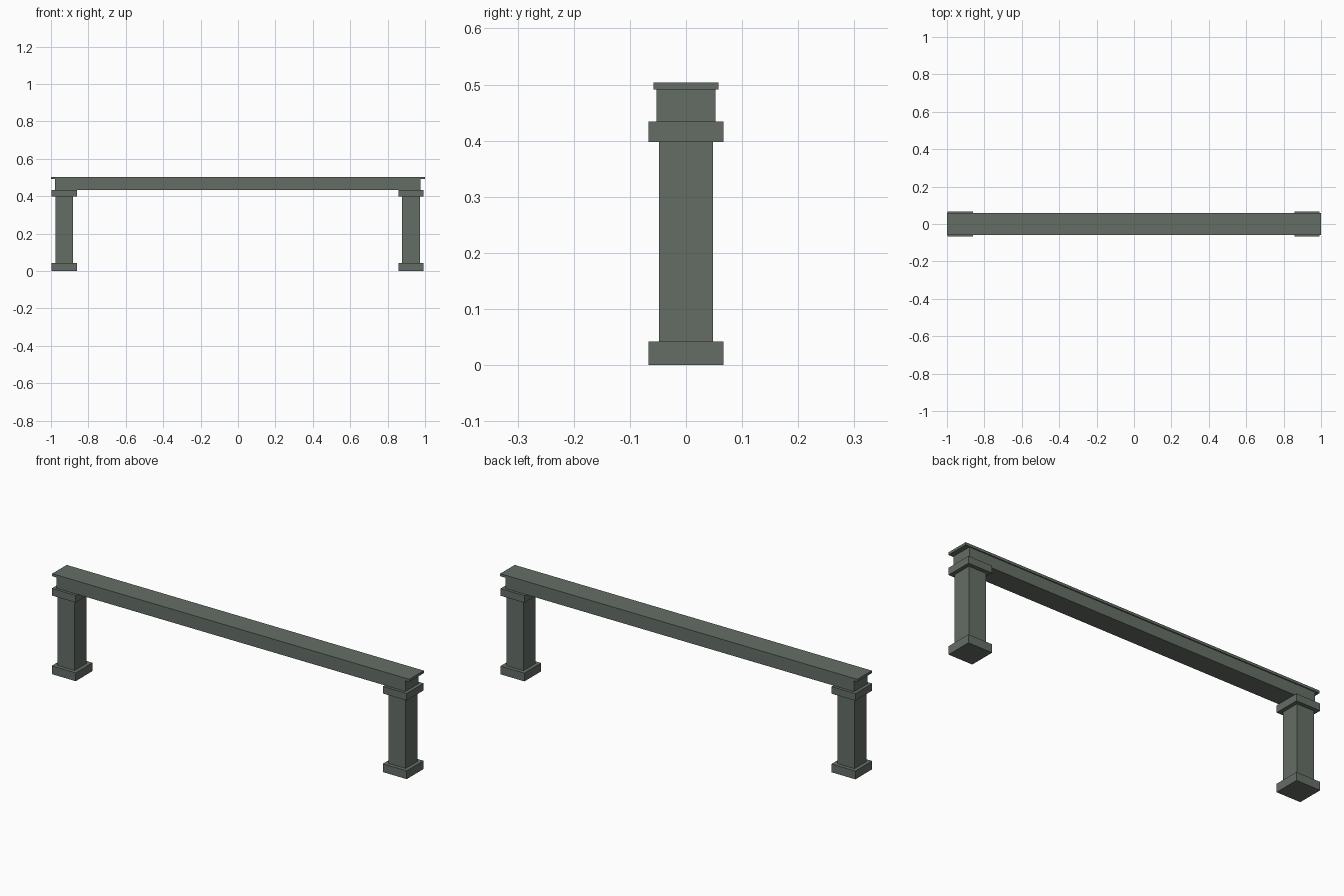
import bpy

cube = bpy.data.objects.get("Cube")
if cube:
    bpy.data.objects.remove(cube, do_unlink=True)

# Single grey-green stone colour
STONE = (0.13, 0.155, 0.133, 1.0)
stone = bpy.data.materials.new("grey_green_stone")
stone.use_nodes = True
stone.diffuse_color = STONE
stone.node_tree.nodes["Principled BSDF"].inputs["Base Color"].default_value = STONE


def block(name, x, half_x, half_y, z0, z1):
    """Sharp-edged box centred on x and y = 0, spanning z0 to z1."""
    bpy.ops.mesh.primitive_cube_add(size=2, location=(x, 0, (z0 + z1) / 2))
    obj = bpy.context.object
    obj.name = name
    obj.scale = (half_x, half_y, (z1 - z0) / 2)
    bpy.ops.object.transform_apply(location=False, rotation=False, scale=True)
    obj.data.materials.append(stone)
    return obj


# Heights of the stacked parts
BASE_TOP, SHAFT_TOP, CAPITAL_TOP, BEAM_TOP, SLAB_TOP = 0.042, 0.398, 0.434, 0.491, 0.504

# Two square pillars, each with a base and a capital
for side, x in (("right", -0.929), ("left", 0.925)):
    block(f"{side}_pillar_base", x, 0.067, 0.067, 0, BASE_TOP)
    block(f"{side}_pillar_shaft", x, 0.048, 0.048, BASE_TOP, SHAFT_TOP)
    block(f"{side}_pillar_capital", x, 0.067, 0.067, SHAFT_TOP, CAPITAL_TOP)

# Crossbeam and the thin slab on top of it
block("crossbeam", -0.002, 0.977, 0.053, CAPITAL_TOP, BEAM_TOP)
block("top_slab", 0, 1.0, 0.058, BEAM_TOP, SLAB_TOP)
